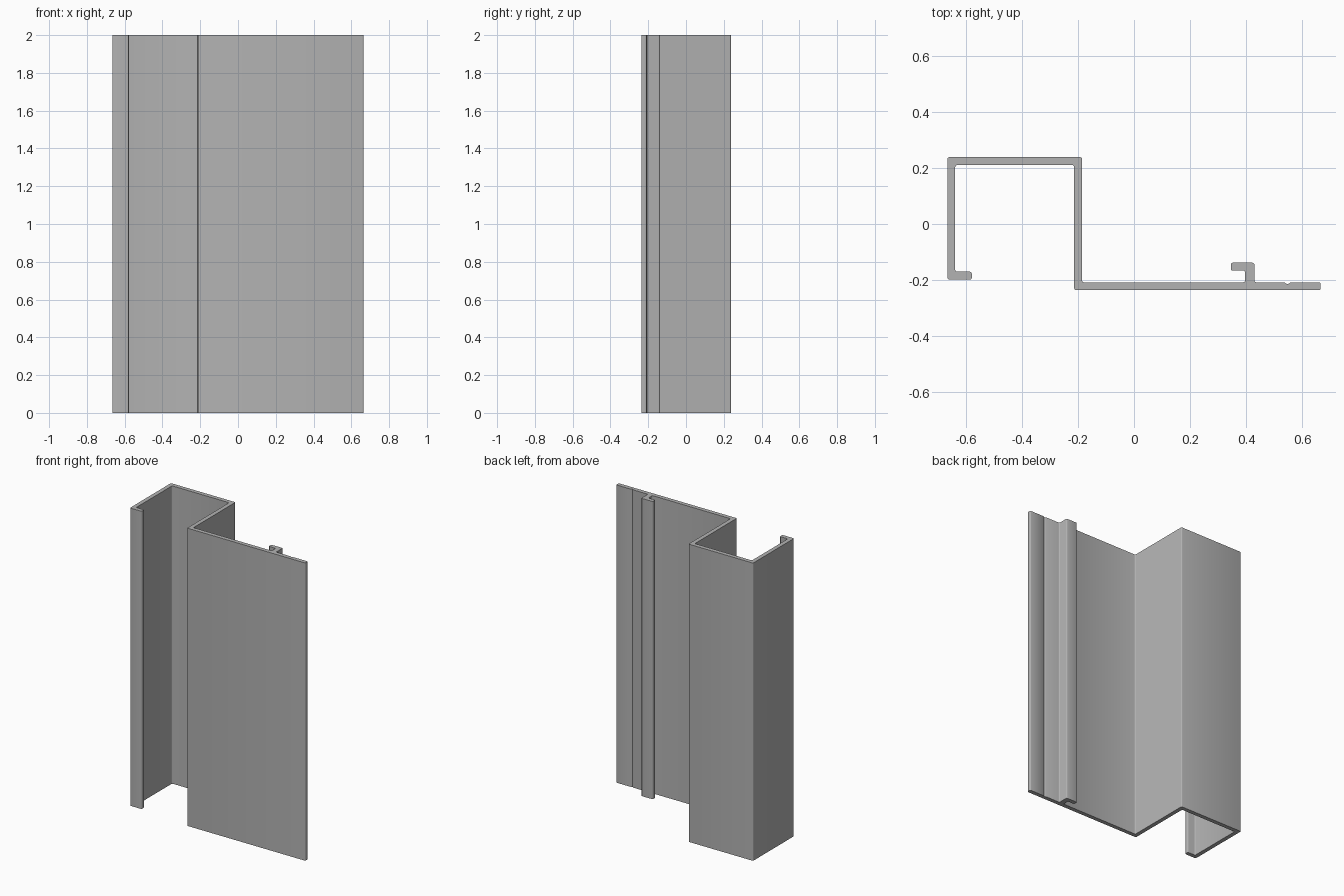
import bpy, bmesh, math

cube = bpy.data.objects.get("Cube")
if cube:
    bpy.data.objects.remove(cube, do_unlink=True)

HEIGHT = 2.0
WALL = 0.028      # sheet thickness
ROUND = 0.007     # corner radius

grey = bpy.data.materials.new("aluminium_grey")
grey.use_nodes = True
colour = (0.45, 0.45, 0.45, 1)
grey.diffuse_color = colour
grey.node_tree.nodes["Principled BSDF"].inputs["Base Color"].default_value = colour

# Key lines of the cross-section
left, right, back, front = -0.665, 0.665, 0.238, -0.236
web = -0.185                  # right side of the hollow channel
lip_end, lip_front = -0.578, -0.198
flange = front + WALL         # rear surface of the front flange
hook_right, hook_end, hook_back = 0.429, 0.345, -0.138
stem = hook_right - 0.033
groove, groove_half = 0.547, 0.012

outline = [
    # channel, outside
    (left, lip_front), (lip_end, lip_front), (lip_end, lip_front + WALL),
    (left + WALL, lip_front + WALL), (left + WALL, back - WALL),
    (web - WALL, back - WALL), (web - WALL, front),
    # front flange with its marking groove
    (right, front), (right, flange),
    (groove + groove_half, flange), (groove, flange - 0.007),
    (groove - groove_half, flange),
    # clip hook
    (hook_right, flange), (hook_right, hook_back), (hook_end, hook_back),
    (hook_end, hook_back - WALL), (stem, hook_back - WALL), (stem, flange),
    # web and back of the channel
    (web, flange), (web, back), (left, back),
]

# Round the corners of the flat section, then extrude it upwards
bm = bmesh.new()
verts = [bm.verts.new((x, y, 0)) for x, y in outline]
bm.faces.new(verts)
corners = [v for v in verts if abs(v.co.x - groove) > 0.02]
bmesh.ops.bevel(bm, geom=corners, offset=ROUND, segments=3, profile=0.5,
                affect='VERTICES')
section = bm.faces[:]
extruded = bmesh.ops.extrude_face_region(bm, geom=section, use_keep_orig=True)
top = [g for g in extruded["geom"] if isinstance(g, bmesh.types.BMVert)]
bmesh.ops.translate(bm, verts=top, vec=(0, 0, HEIGHT))
bmesh.ops.recalc_face_normals(bm, faces=bm.faces)

mesh = bpy.data.meshes.new("extruded_profile")
bm.to_mesh(mesh)
bm.free()
mesh.materials.append(grey)
profile = bpy.data.objects.new("extruded_profile", mesh)
bpy.context.collection.objects.link(profile)

bpy.ops.object.select_all(action='DESELECT')
profile.select_set(True)
bpy.context.view_layer.objects.active = profile
bpy.ops.object.shade_smooth_by_angle(angle=math.radians(35))
